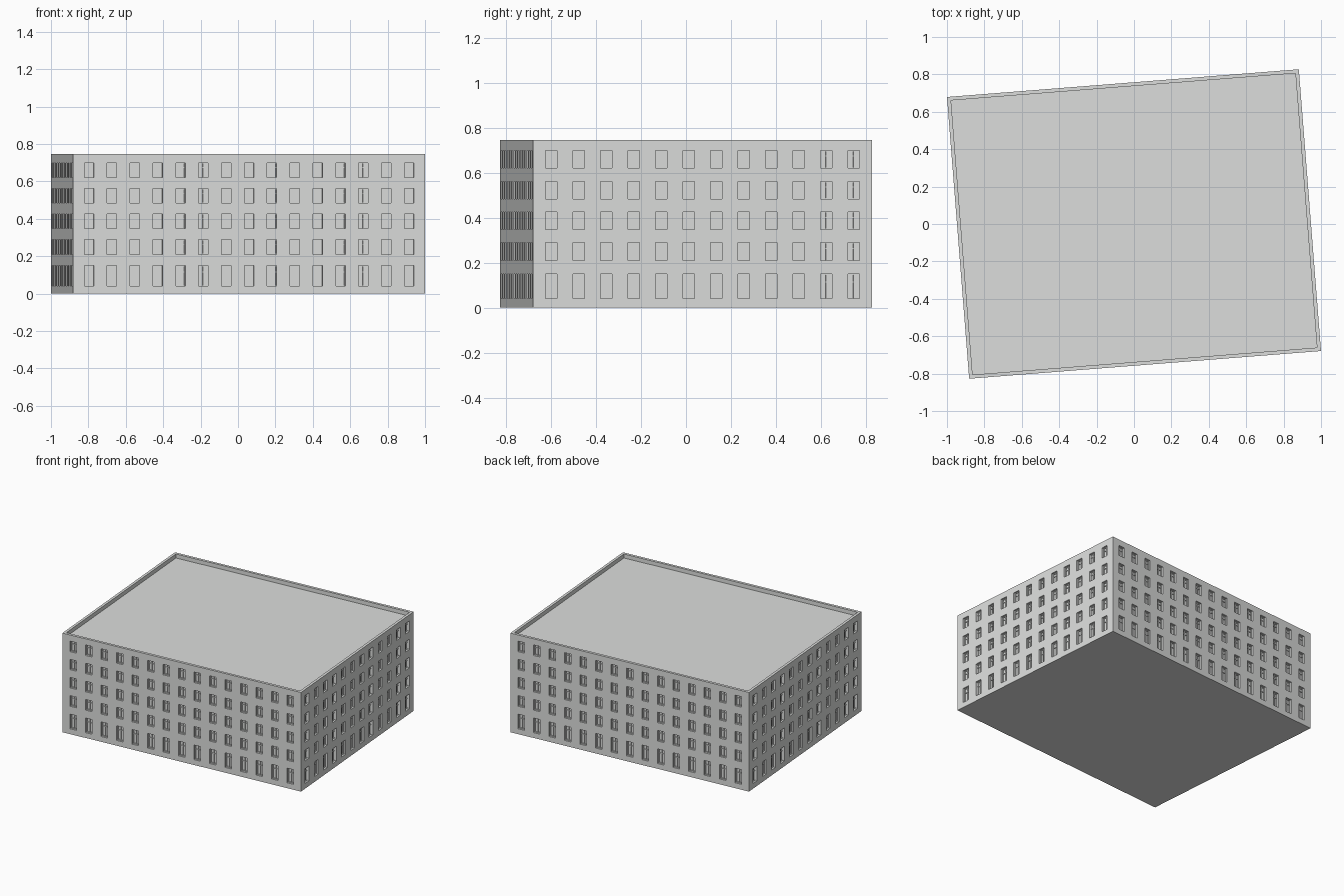
import bpy, bmesh, math
from mathutils import Vector, Matrix

if "Cube" in bpy.data.objects:
    bpy.data.objects.remove(bpy.data.objects["Cube"])

W, D, H = 1.887, 1.511, 0.745          # block size
ANGLE = math.radians(4.5)              # the block is turned slightly in plan
PITCH, WIN_W = 0.1226, 0.051           # window spacing and width
ROWS = [(0.04, 0.15), (0.209, 0.289), (0.347, 0.426), (0.484, 0.561), (0.62, 0.699)]
RECESS = 0.02                          # window depth
RIM, ROOF_Z = 0.02, 0.715              # parapet thickness and roof level

grey = bpy.data.materials.new("pale_grey")
grey.diffuse_color = (0.72, 0.73, 0.72, 1)
grey.use_nodes = True
grey.node_tree.nodes["Principled BSDF"].inputs["Base Color"].default_value = grey.diffuse_color
ROT = Matrix.Rotation(ANGLE, 4, 'Z')


def finish(name, bm):
    bmesh.ops.remove_doubles(bm, verts=bm.verts, dist=1e-5)
    bm.transform(ROT)
    me = bpy.data.meshes.new(name)
    bm.to_mesh(me)
    bm.free()
    me.materials.append(grey)
    ob = bpy.data.objects.new(name, me)
    bpy.context.collection.objects.link(ob)
    return ob


def quad(bm, *pts):
    bm.faces.new([bm.verts.new(p) for p in pts])


def make_wall(name, origin, u, n, length, count):
    """Wall with recessed windows, and the window frames set inside them."""
    def P(s, z, d=0.0):
        return origin + u * s - n * d + Vector((0, 0, z))

    first = (length - PITCH * (count - 1)) / 2
    cols = [(first + i * PITCH - WIN_W / 2, first + i * PITCH + WIN_W / 2) for i in range(count)]
    ss = [0] + [v for c in cols for v in c] + [length]
    zs = [0] + [v for r in ROWS for v in r] + [H]
    wall, frames = bmesh.new(), bmesh.new()

    def bar(s0, s1, z0, z1):
        # front face and four sides, standing proud of the pane
        a, b = RECESS - 0.006, RECESS
        c = [(s0, z0), (s1, z0), (s1, z1), (s0, z1)]
        quad(frames, *[P(s, z, a) for s, z in c])
        for i in range(4):
            p, q = c[i], c[(i + 1) % 4]
            quad(frames, P(*p, b), P(*q, b), P(*q, a), P(*p, a))

    for i in range(len(ss) - 1):
        for j in range(len(zs) - 1):
            s0, s1, z0, z1 = ss[i], ss[i + 1], zs[j], zs[j + 1]
            c = [(s0, z0), (s1, z0), (s1, z1), (s0, z1)]
            if not (i % 2 and j % 2):
                quad(wall, *[P(s, z) for s, z in c])
                continue
            # recessed pane and reveals
            quad(wall, *[P(s, z, RECESS) for s, z in c])
            for k in range(4):
                p, q = c[k], c[(k + 1) % 4]
                quad(wall, P(*p), P(*q), P(*q, RECESS), P(*p, RECESS))
            # border, mullion and transom
            t = 0.004
            m, zt = (s0 + s1) / 2, z0 + (z1 - z0) * 0.68
            bar(s0, s0 + t, z0, z1)
            bar(s1 - t, s1, z0, z1)
            bar(s0 + t, s1 - t, z0, z0 + t)
            bar(s0 + t, s1 - t, z1 - t, z1)
            bar(m - t / 2, m + t / 2, z0 + t, z1 - t)
            bar(s0 + t, s1 - t, zt - t / 2, zt + t / 2)
    # reveal faces wind the wrong way from the shared loop order
    bmesh.ops.remove_doubles(wall, verts=wall.verts, dist=1e-5)
    bmesh.ops.recalc_face_normals(wall, faces=wall.faces)
    wall.faces.ensure_lookup_table()
    big = max(wall.faces, key=lambda f: f.calc_area())
    if big.normal.dot(n) < 0:
        bmesh.ops.reverse_faces(wall, faces=wall.faces)
    finish(name + "_wall", wall)
    finish(name + "_window_frames", frames)


# four walls, each running anticlockwise round the plan
X, Y = Vector((1, 0, 0)), Vector((0, 1, 0))
make_wall("front", Vector((-W / 2, -D / 2, 0)), X, -Y, W, 15)
make_wall("right", Vector((W / 2, -D / 2, 0)), Y, X, D, 12)
make_wall("back", Vector((W / 2, D / 2, 0)), -X, Y, W, 15)
make_wall("left", Vector((-W / 2, D / 2, 0)), -Y, -X, D, 12)


def ring(inset, z):
    a, b = W / 2 - inset, D / 2 - inset
    return [Vector(p) for p in ((-a, -b, z), (a, -b, z), (a, b, z), (-a, b, z))]


# parapet: flat top and inner faces
bm = bmesh.new()
outer, inner, low = ring(0, H), ring(RIM, H), ring(RIM, ROOF_Z)
for i in range(4):
    k = (i + 1) % 4
    quad(bm, outer[i], outer[k], inner[k], inner[i])
    quad(bm, inner[i], inner[k], low[k], low[i])
finish("parapet", bm)

# flat roof
bm = bmesh.new()
quad(bm, *low)
finish("roof", bm)

# underside
bm = bmesh.new()
quad(bm, *reversed(ring(0, 0)))
finish("base", bm)
